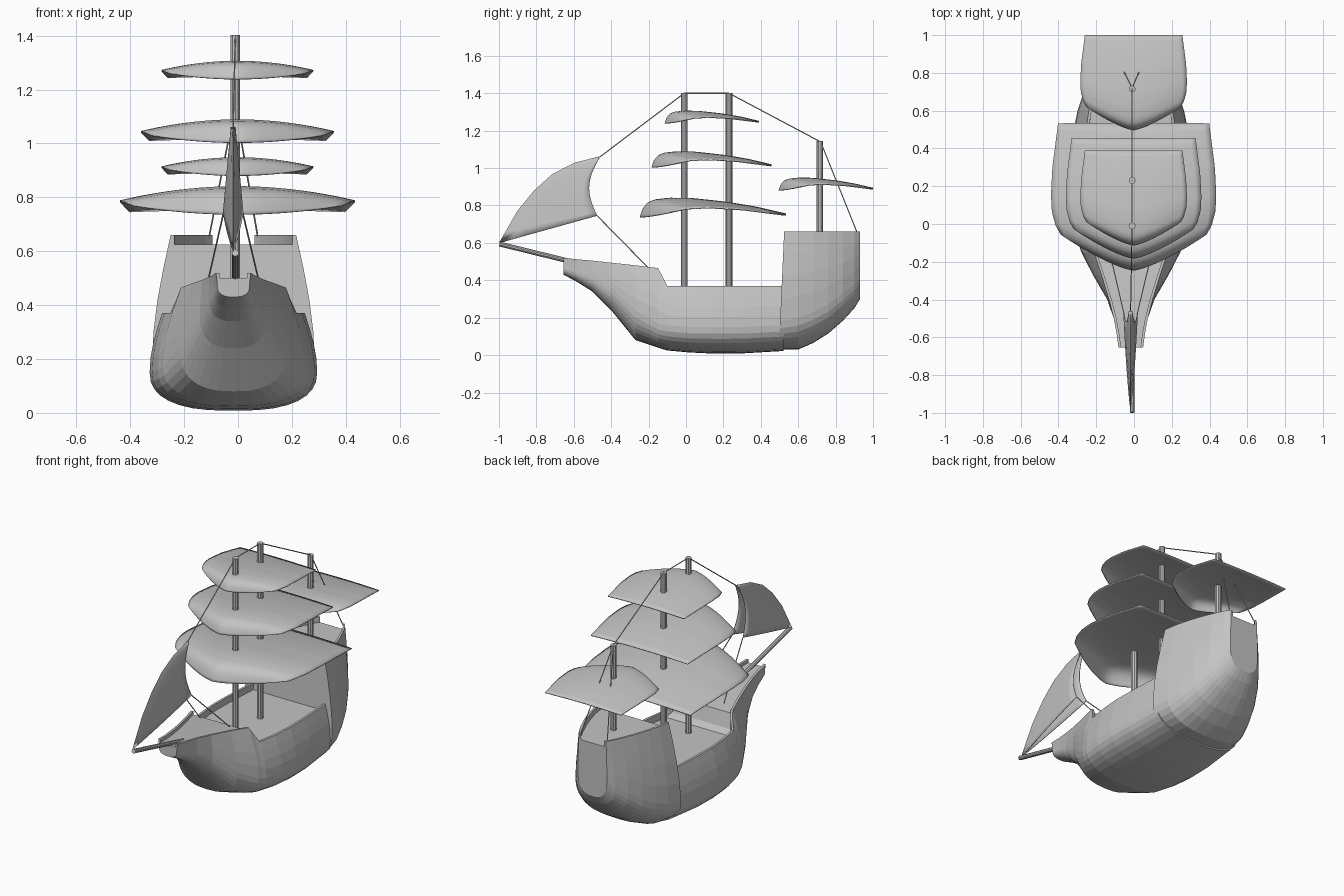
import bpy, bmesh, math
from mathutils import Vector

cube = bpy.data.objects.get("Cube")
if cube:
    bpy.data.objects.remove(cube)

grey = bpy.data.materials.new("plain_grey")
grey.use_nodes = True
COLOUR = (0.55, 0.55, 0.55, 1)
grey.diffuse_color = COLOUR
grey.node_tree.nodes["Principled BSDF"].inputs["Base Color"].default_value = COLOUR

HULL_X, MAST_X = -0.017, -0.01


def finish(name, bm, smooth=False):
    bmesh.ops.recalc_face_normals(bm, faces=bm.faces)
    mesh = bpy.data.meshes.new(name)
    bm.to_mesh(mesh)
    bm.free()
    mesh.materials.append(grey)
    for p in mesh.polygons:
        p.use_smooth = smooth
    ob = bpy.data.objects.new(name, mesh)
    bpy.context.collection.objects.link(ob)
    return ob


def interp(points, t):
    """Piecewise linear lookup in a list of (t, value) pairs."""
    for (a, va), (b, vb) in zip(points, points[1:]):
        if t <= b:
            return va + (vb - va) * (t - a) / (b - a)
    return points[-1][1]


def section(zb, zm, zt, wm, wt, deck_drop, low=8, high=4):
    """Closed hull section: outer skin, bulwark lip and deck, as (x, z)."""
    half = []
    for i in range(high):
        t = i / high
        half.append((wt + (wm - wt) * math.sin(t * math.pi / 2), zt + (zm - zt) * t))
    for i in range(low):
        a = i / low * math.pi / 2
        half.append((wm * math.cos(a) ** 0.75, zm - (zm - zb) * math.sin(a) ** 0.85))
    lip = wt - 0.014
    right = half + [(0, zb)]
    left = [(-x, z) for x, z in reversed(half)]
    return right + left + [(-lip, zt), (-lip, zt - deck_drop), (lip, zt - deck_drop), (lip, zt)]


def loft(name, stations, rake=0.0):
    """Skin hull sections along y; rake tilts the first section."""
    bm = bmesh.new()
    rings = []
    for i, (y, *shape) in enumerate(stations):
        lean = rake if i == 0 else 0
        rings.append([bm.verts.new((x + HULL_X, y + lean * z, z)) for x, z in section(*shape)])
    n = len(rings[0])
    for a, b in zip(rings, rings[1:]):
        for k in range(n):
            bm.faces.new((a[k], a[(k + 1) % n], b[(k + 1) % n], b[k]))
    bm.faces.new(rings[0])
    bm.faces.new(rings[-1])
    return finish(name, bm)


# Hull: y, keel z, widest z, rail z, widest half-width, rail half-width, deck drop
loft("main_hull", [
    (-0.655, 0.43, 0.47, 0.52, 0.06, 0.065, 0.02),
    (-0.58, 0.39, 0.45, 0.512, 0.072, 0.075, 0.02),
    (-0.5, 0.34, 0.42, 0.505, 0.09, 0.09, 0.02),
    (-0.4, 0.24, 0.36, 0.494, 0.125, 0.115, 0.02),
    (-0.27, 0.08, 0.24, 0.48, 0.2, 0.155, 0.02),
    (-0.15, 0.04, 0.17, 0.465, 0.262, 0.195, 0.02),
    (-0.125, 0.032, 0.165, 0.42, 0.27, 0.212, 0.06),
    (-0.1, 0.025, 0.16, 0.37, 0.28, 0.235, 0.04),
    (0.02, 0.014, 0.15, 0.37, 0.302, 0.255, 0.04),
    (0.15, 0.008, 0.15, 0.37, 0.311, 0.265, 0.04),
    (0.3, 0.009, 0.15, 0.37, 0.308, 0.262, 0.04),
    (0.52, 0.022, 0.16, 0.37, 0.29, 0.25, 0.04)])

loft("stern_castle", [
    (0.495, 0.03, 0.18, 0.66, 0.302, 0.233, 0.035),
    (0.6, 0.03, 0.2, 0.66, 0.282, 0.222, 0.035),
    (0.68, 0.065, 0.23, 0.66, 0.255, 0.202, 0.035),
    (0.76, 0.115, 0.27, 0.66, 0.222, 0.175, 0.035),
    (0.84, 0.185, 0.33, 0.66, 0.178, 0.142, 0.035),
    (0.9, 0.25, 0.38, 0.66, 0.132, 0.113, 0.035),
    (0.93, 0.3, 0.42, 0.66, 0.098, 0.092, 0.035)], rake=0.045)


def rod(name, a, b, radius, sides):
    a, b = Vector(a), Vector(b)
    d = b - a
    bm = bmesh.new()
    bmesh.ops.create_cone(bm, cap_ends=True, segments=sides, radius1=radius,
                          radius2=radius, depth=d.length)
    ob = finish(name, bm)
    ob.location = (a + b) / 2
    ob.rotation_euler = d.to_track_quat('Z', 'Y').to_euler()
    return ob


# Masts and bowsprit
for name, y, z0, z1 in (("fore_mast", -0.01, 0.32, 1.402), ("main_mast", 0.23, 0.32, 1.402),
                        ("mizzen_mast", 0.715, 0.61, 1.145)):
    rod(name, (MAST_X, y, z0), (MAST_X, y, z1), 0.018, 10)
rod("bowsprit", (MAST_X, -0.5, 0.472), (MAST_X, -0.997, 0.594), 0.013, 10)

# Rigging
TOP, JIB_TOP = (MAST_X, -0.01, 1.4), (-0.018, -0.46, 1.06)
MAIN_TOP, MIZZEN_TOP = (MAST_X, 0.23, 1.4), (MAST_X, 0.72, 1.14)
rod("fore_stay", TOP, JIB_TOP, 0.003, 6)
rod("mast_stay", TOP, MAIN_TOP, 0.003, 6)
rod("mizzen_stay", MAIN_TOP, MIZZEN_TOP, 0.003, 6)
for side, s in (("left", 1), ("right", -1)):
    rod(side + "_back_stay", MIZZEN_TOP, (HULL_X + s * 0.09, 0.915, 0.655), 0.003, 6)
    rod(side + "_jib_sheet", (-0.018 + s * 0.035, -0.475, 0.745),
        (HULL_X + s * 0.1, -0.2, 0.465), 0.003, 6)


def sheet(name, nu, nv, point, thickness):
    """Grid surface from point(u, v), u in -1..1 and v in 0..1, given thickness."""
    bm = bmesh.new()
    grid = [[bm.verts.new(point(2 * i / nu - 1, j / nv)) for i in range(nu + 1)]
            for j in range(nv + 1)]
    for r, q in zip(grid, grid[1:]):
        for i in range(nu):
            bm.faces.new((r[i], r[i + 1], q[i + 1], q[i]))
    ob = finish(name, bm, smooth=True)
    mod = ob.modifiers.new("thickness", 'SOLIDIFY')
    mod.thickness = thickness
    mod.offset = 0
    bpy.ops.object.select_all(action='DESELECT')
    bpy.context.view_layer.objects.active = ob
    ob.select_set(True)
    bpy.ops.object.shade_smooth_by_angle(angle=math.radians(40))
    return ob


# Billowed sails: half-width, ridge height and edge height from front to back
WIDTH = [(0, 0.385), (0.08, 0.412), (0.2, 0.432), (0.35, 0.437), (0.6, 0.43), (1, 0.4)]
RIDGE = [(0, 0.003), (0.02, 0.05), (0.05, 0.08), (0.1, 0.097), (0.2, 0.106), (0.35, 0.105),
         (0.6, 0.084), (0.8, 0.058), (1, 0.022)]
EDGE = [(0, 0.035), (0.1, 0.048), (0.3, 0.054), (0.6, 0.044), (1, 0.014)]


def billow(name, scale, front, base):
    def point(u, v):
        v = v ** 1.6
        y0 = 0.19 * abs(u) ** 1.35
        z = interp(RIDGE, v) + (interp(EDGE, v) - interp(RIDGE, v)) * u * u
        return (u * interp(WIDTH, v) * scale - 0.002,
                front + scale * (y0 + (0.778 - y0) * v), base + scale * z)
    sheet(name, 24, 24, point, 0.005)


billow("lower_sail", 1.0, -0.245, 0.733)
billow("middle_sail", 0.82, -0.182, 1.0)
billow("upper_sail", 0.645, -0.112, 1.236)
billow("mizzen_sail", 0.645, 0.498, 0.878)

# Jib: a folded sail, spine in front and two wings opening to the rear
SPINE_Y = [(0, -0.997), (0.2, -0.9), (0.4, -0.81), (0.6, -0.715), (0.8, -0.6), (1, -0.465)]
SPINE_Z = [(0, 0.6), (0.2, 0.77), (0.4, 0.88), (0.6, 0.965), (0.8, 1.025), (1, 1.06)]


def jib_point(u, v):
    w = abs(u)
    y, z = interp(SPINE_Y, v), interp(SPINE_Z, v)
    rear_y = -0.475 + 0.015 * v - 0.05 * math.sin(math.pi * v)
    rear_z = 0.745 + 0.315 * v
    x = 0.036 * (1 - 0.8 * v) * u * (1.4 - 0.4 * w)
    return (x - 0.018, y + (rear_y - y) * w, z + (rear_z - z) * w)


sheet("jib_sail", 16, 15, jib_point, 0.004)
